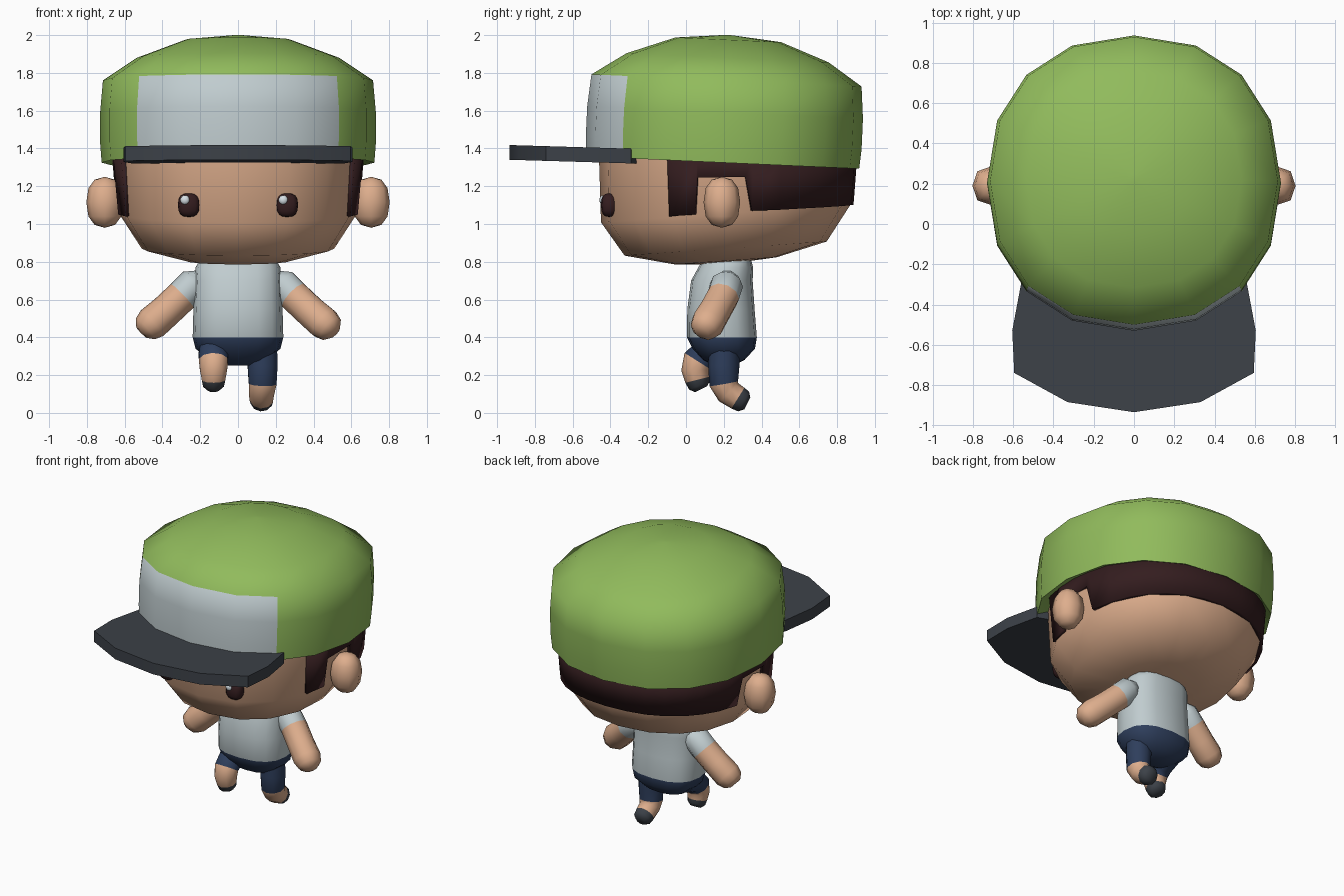
import bpy, bmesh
from math import sin, cos, pi, copysign, radians
from mathutils import Vector

if "Cube" in bpy.data.objects:
    bpy.data.objects.remove(bpy.data.objects["Cube"])


def material(name, rgb):
    lin = [((c / 255 + 0.055) / 1.055) ** 2.4 for c in rgb] + [1]
    m = bpy.data.materials.new(name)
    m.use_nodes = True
    m.diffuse_color = lin
    m.node_tree.nodes["Principled BSDF"].inputs["Base Color"].default_value = lin
    return m


GREEN = material("cap green", (145, 187, 92))
GREY = material("pale grey", (192, 204, 207))
CHARCOAL = material("charcoal", (60, 65, 72))
SKIN = material("skin", (222, 174, 141))
BROWN = material("dark brown", (52, 29, 31))
NAVY = material("navy", (46, 62, 92))
WHITE = material("eye shine", (215, 224, 230))


def finish(name, bm, mats, angle=70):
    bmesh.ops.recalc_face_normals(bm, faces=bm.faces[:])
    mesh = bpy.data.meshes.new(name)
    bm.to_mesh(mesh)
    bm.free()
    for m in mats:
        mesh.materials.append(m)
    ob = bpy.data.objects.new(name, mesh)
    bpy.context.collection.objects.link(ob)
    bpy.ops.object.select_all(action='DESELECT')
    ob.select_set(True)
    bpy.context.view_layer.objects.active = ob
    bpy.ops.object.shade_smooth_by_angle(angle=radians(angle))
    return ob


def loft(name, loops, mats, pick=lambda j, i: 0, angle=70):
    """Skin closed loops of points; pick chooses a colour by loop and segment."""
    bm = bmesh.new()
    rows = [[bm.verts.new(p) for p in loop] for loop in loops]
    n = len(rows[0])
    for j in range(len(rows) - 1):
        a, b = rows[j], rows[j + 1]
        for i in range(n):
            k = (i + 1) % n
            bm.faces.new((a[i], a[k], b[k], b[i])).material_index = pick(j, i)
    bm.faces.new(rows[0]).material_index = pick(0, 0)
    bm.faces.new(rows[-1]).material_index = pick(len(rows) - 2, n // 2)
    return finish(name, bm, mats, angle)


def ring(z, rx, ry, yc, n=16, power=0.9, tilt=0.0, zc=0.0):
    """Horizontal rounded ring starting at the front, leaned by tilt."""
    pts = []
    for i in range(n):
        s, c = sin(2 * pi * i / n), cos(2 * pi * i / n)
        x = rx * copysign(abs(s) ** power, s)
        y = -ry * copysign(abs(c) ** power, c)
        pts.append((x, yc + y - tilt * (z - zc), z + tilt * y))
    return pts


def limb(name, path, mats, breaks, n=10):
    """Tube along (x, y, z, radius) points, changing colour at the breaks."""
    pts = [Vector(p[:3]) for p in path]
    loops = []
    for j, p in enumerate(pts):
        d = (pts[min(j + 1, len(pts) - 1)] - pts[max(j - 1, 0)]).normalized()
        u = d.cross(Vector((0.3, 1, 0.2))).normalized()
        v = d.cross(u)
        r = path[j][3]
        loops.append([p + r * (u * cos(2 * pi * i / n) + v * sin(2 * pi * i / n))
                      for i in range(n)])
    return loft(name, loops, mats, lambda j, i: sum(j >= b for b in breaks))


def ball(name, centre, size, mat, segs=12, rings=8, power=1.0):
    bm = bmesh.new()
    bmesh.ops.create_uvsphere(bm, u_segments=segs, v_segments=rings, radius=1)
    for v in bm.verts:
        v.co = [c + s * copysign(abs(a) ** power, a)
                for c, s, a in zip(centre, size, v.co)]
    return finish(name, bm, [mat])


# Cap crown with pale front panel
crown = [(1.37, 0.62), (1.325, 0.722), (1.43, 0.73), (1.59, 0.73),
         (1.76, 0.715), (1.88, 0.535), (1.975, 0.28), (2.0, 0.02)]
loft("cap_crown", [ring(z, r, r, 0.205, tilt=-0.045, zc=1.55) for z, r in crown],
     [GREEN, GREY], lambda j, i: int(1 <= j <= 3 and i in (0, 1, 14, 15)))

# Cap brim
half = [(0.33, -0.885), (0.595, -0.74), (0.605, -0.53), (0.56, -0.29), (0.45, -0.25)]
outline = [(0, -0.935)] + half + [(-x, y) for x, y in reversed(half)]
loft("cap_brim", [[(x, y, z - 0.03 * y) for x, y in outline] for z in (1.312, 1.39)],
     [CHARCOAL], angle=30)

# Head
skull = [(1.40, 0.655, 0.672), (1.055, 0.63, 0.66), (0.87, 0.51, 0.535),
         (0.805, 0.27, 0.27), (0.788, 0.02, 0.02)]
loft("head", [ring(z, rx, ry, 0.21, tilt=0.07 if z < 1.3 else 0, zc=z)
              for z, rx, ry in skull], [SKIN])

# Hair shell: lower edge steps round the ears and follows the back of the head
edge = [(66, 1.04), (78, 1.05), (79.5, 1.245), (97, 1.25), (100, 1.07),
        (112.5, 1.075), (124, 1.082), (135, 1.087), (146, 1.092), (157.5, 1.096),
        (169, 1.10), (180, 1.10)]
edge += [(360 - a, z) for a, z in reversed(edge[:-1])]
bm = bmesh.new()
cols = []
for a, low in edge:
    s, c = sin(radians(a)), cos(radians(a))
    sx, cy = copysign(abs(s) ** 0.9, s), copysign(abs(c) ** 0.9, c)
    cols.append([bm.verts.new(((0.646 + g) * sx, 0.21 - (0.672 + g) * cy, z))
                 for z, g in ((low, 0.025 * (low - 1.04) / 0.32), (1.36, 0.025))])
for a, b in zip(cols, cols[1:]):
    bm.faces.new((a[0], b[0], b[1], a[1]))
hair = finish("hair", bm, [BROWN], 40)
solid = hair.modifiers.new("thickness", 'SOLIDIFY')
solid.thickness = 0.03
solid.offset = -1

# Ears, eyes and eye shine
for side, s in (("left", 1), ("right", -1)):
    ball(side + "_ear", (s * 0.705, 0.19, 1.115), (0.098, 0.097, 0.135), SKIN, 8, 6, 0.85)
    ball(side + "_eye", (s * 0.26, -0.405, 1.1), (0.058, 0.045, 0.063), BROWN, 12, 8, 0.75)
    ball(side + "_eye_shine", (s * 0.26 - 0.02, -0.44, 1.127), (0.025, 0.018, 0.025), WHITE)

# Torso: shorts below, shirt above
torso = [(0.25, 0.07, 0.05, 0.2), (0.28, 0.15, 0.11, 0.2), (0.34, 0.225, 0.165, 0.2),
         (0.4, 0.24, 0.185, 0.19), (0.55, 0.236, 0.178, 0.185), (0.7, 0.23, 0.163, 0.19),
         (0.77, 0.225, 0.145, 0.21), (0.83, 0.19, 0.12, 0.22)]
loft("torso", [ring(z, rx, ry, yc, power=0.8) for z, rx, ry, yc in torso],
     [NAVY, GREY], lambda j, i: int(j >= 3))

# Arms: sleeve then bare arm, each hand at its own depth
for side, s, reach in (("left", 1, 0.11), ("right", -1, 0.19)):
    arm = [(0.18, 0, 0.70, 0.06), (0.24, 0.05, 0.675, 0.088), (0.295, 0.2, 0.62, 0.087),
           (0.38, 0.6, 0.54, 0.087), (0.455, 0.95, 0.475, 0.09), (0.49, 1.15, 0.445, 0.075),
           (0.51, 1.25, 0.425, 0.04)]
    limb(side + "_arm", [(s * x, 0.22 + t * (reach - 0.22), z, r) for x, t, z, r in arm],
         [GREY, SKIN], [2])

# Legs in a running pose: shorts, bare leg, shoe
limb("left_leg", [(0.13, 0.2, 0.36, 0.08), (0.13, 0.2, 0.25, 0.083), (0.13, 0.2, 0.155, 0.077),
                  (0.125, 0.225, 0.11, 0.07), (0.125, 0.275, 0.078, 0.065),
                  (0.125, 0.305, 0.06, 0.06), (0.125, 0.325, 0.05, 0.035)],
     [NAVY, SKIN, CHARCOAL], [2, 4])
limb("right_leg", [(-0.13, 0.2, 0.35, 0.075), (-0.13, 0.11, 0.32, 0.08),
                   (-0.13, 0.06, 0.275, 0.08), (-0.13, 0.05, 0.225, 0.075),
                   (-0.13, 0.06, 0.175, 0.065), (-0.13, 0.07, 0.145, 0.058),
                   (-0.13, 0.08, 0.125, 0.035)],
     [NAVY, SKIN, CHARCOAL], [2, 4])
